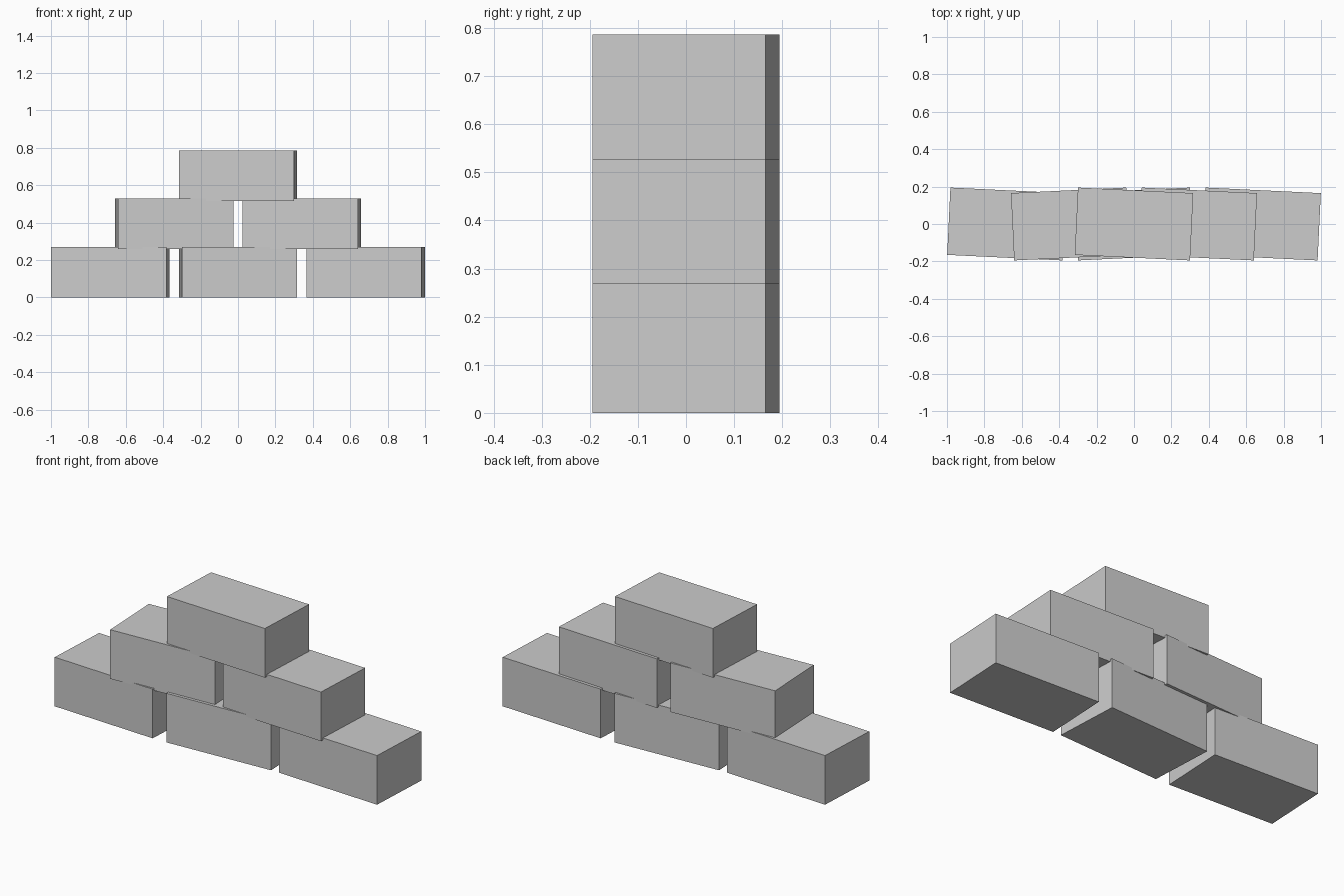
import bpy, math

if "Cube" in bpy.data.objects:
    bpy.data.objects.remove(bpy.data.objects["Cube"])

LENGTH, DEPTH, HEIGHT = 0.617, 0.36, 0.27
ROW_STEP = 0.258           # rows sink slightly into each other
SPACING = 0.682
TWIST = math.radians(2.75)

grey = bpy.data.materials.new("light_grey")
grey.diffuse_color = (0.604, 0.604, 0.604, 1)
grey.use_nodes = True
grey.node_tree.nodes["Principled BSDF"].inputs["Base Color"].default_value = grey.diffuse_color


def add_brick(name, x, z, turn):
    bpy.ops.mesh.primitive_cube_add(size=1, location=(x, 0, z + HEIGHT / 2),
                                    rotation=(0, 0, turn * TWIST))
    brick = bpy.context.object
    brick.name = name
    brick.scale = (LENGTH, DEPTH, HEIGHT)
    brick.data.materials.append(grey)


# Rows from the ground up: twist direction of each brick, left to right
rows = {"bottom": (-1, 1, -1), "middle": (1, -1), "top": (-1,)}
for r, (row, turns) in enumerate(rows.items()):
    for i, turn in enumerate(turns):
        x = (i - (len(turns) - 1) / 2) * SPACING
        add_brick(f"{row}_brick_{i + 1}", x, r * ROW_STEP, turn)
